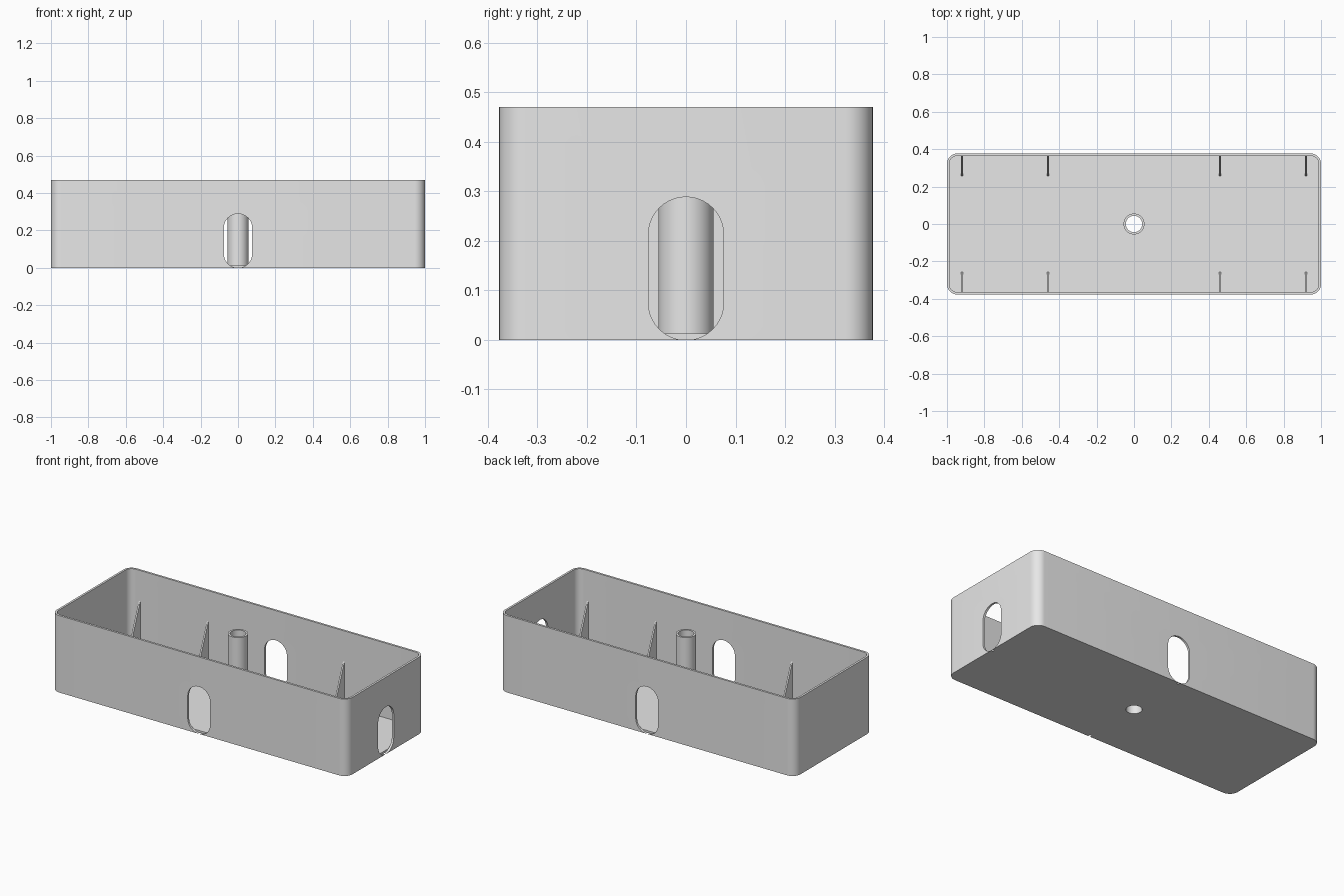
import bpy, bmesh
from math import pi, cos, sin
from mathutils import Matrix

if "Cube" in bpy.data.objects:
    bpy.data.objects.remove(bpy.data.objects["Cube"], do_unlink=True)

LENGTH, DEPTH, HEIGHT = 1.0, 0.377, 0.47   # half length, half depth, full height
WALL, CORNER = 0.013, 0.055
POST_R, HOLE_R = 0.056, 0.044
SLOT_R, SLOT_TOP = 0.076, 0.289

grey = bpy.data.materials.new("plain grey")
grey.use_nodes = True
grey.diffuse_color = (0.8, 0.8, 0.8, 1)
grey.node_tree.nodes["Principled BSDF"].inputs["Base Color"].default_value = (0.8, 0.8, 0.8, 1)


def rounded(hx, hy, r, steps=10):
    """Rounded rectangle outline, counter-clockwise."""
    points = []
    for i, (sx, sy) in enumerate([(1, 1), (-1, 1), (-1, -1), (1, -1)]):
        for k in range(steps + 1):
            a = (i + k / steps) * pi / 2
            points.append((sx * (hx - r) + r * cos(a), sy * (hy - r) + r * sin(a)))
    return points


def circle(r, n=48):
    return [(r * cos(2 * pi * i / n), r * sin(2 * pi * i / n)) for i in range(n)]


def prism(name, outline, low, high, matrix=Matrix()):
    """Extrude an outline along z, then place it."""
    bm = bmesh.new()
    face = bm.faces.new([bm.verts.new((x, y, low)) for x, y in outline])
    top = bmesh.ops.extrude_face_region(bm, geom=[face])["geom"]
    verts = [v for v in top if isinstance(v, bmesh.types.BMVert)]
    bmesh.ops.translate(bm, verts=verts, vec=(0, 0, high - low))
    bm.transform(matrix)
    bmesh.ops.recalc_face_normals(bm, faces=bm.faces)
    mesh = bpy.data.meshes.new(name)
    bm.to_mesh(mesh)
    bm.free()
    mesh.materials.append(grey)
    obj = bpy.data.objects.new(name, mesh)
    bpy.context.collection.objects.link(obj)
    return obj


def activate(obj):
    bpy.ops.object.select_all(action="DESELECT")
    obj.select_set(True)
    bpy.context.view_layer.objects.active = obj


def cut(obj, cutter):
    cutter.hide_render = True
    mod = obj.modifiers.new("cut", "BOOLEAN")
    mod.operation, mod.solver, mod.object = "DIFFERENCE", "EXACT", cutter
    activate(obj)
    bpy.ops.object.modifier_apply(modifier=mod.name)
    bpy.data.objects.remove(cutter, do_unlink=True)


def upright(angle, x=0.0):
    """Stand a flat outline up and turn it about z."""
    return (Matrix.Translation((x, 0, 0)) @ Matrix.Rotation(angle, 4, "Z")
            @ Matrix.Rotation(pi / 2, 4, "X"))


# Open tray with rounded corners
tray = prism("tray", rounded(LENGTH, DEPTH, CORNER), 0, HEIGHT)
cut(tray, prism("cavity_cutter", rounded(LENGTH - WALL, DEPTH - WALL, CORNER - WALL),
                WALL, HEIGHT + 0.1))

# Hole through the floor
cut(tray, prism("floor_hole_cutter", circle(HOLE_R), -0.1, 0.1))

# Rounded slot in the middle of each wall
half = SLOT_TOP / 2
slot = [(x, y + half - 0.0005) for x, y in rounded(SLOT_R, half, SLOT_R - 0.0002)]
for i in range(4):
    face = DEPTH if i % 2 == 0 else LENGTH
    cut(tray, prism("slot_cutter", slot, face - WALL - 0.001, face + 0.1, upright(i * pi / 2)))

# Hollow post around the floor hole
post = prism("hollow_post", circle(POST_R), WALL, HEIGHT)
cut(post, prism("bore_cutter", circle(HOLE_R), -0.1, HEIGHT + 0.1))

# Thin triangular ribs along the long walls
inner = DEPTH - WALL + 0.003
triangle = [(0.255, WALL - 0.003), (inner, WALL - 0.003), (inner, SLOT_TOP)]
for side, turn in (("front", -pi / 2), ("back", pi / 2)):
    for i, x in enumerate((-0.92, -0.46, 0.46, 0.92)):
        prism(f"{side}_rib_{i + 1}", triangle, -0.005, 0.005, upright(turn, x))

# Smooth the round parts, keep edges sharp
for obj in (tray, post):
    activate(obj)
    bpy.ops.object.shade_smooth_by_angle(angle=pi / 6)
